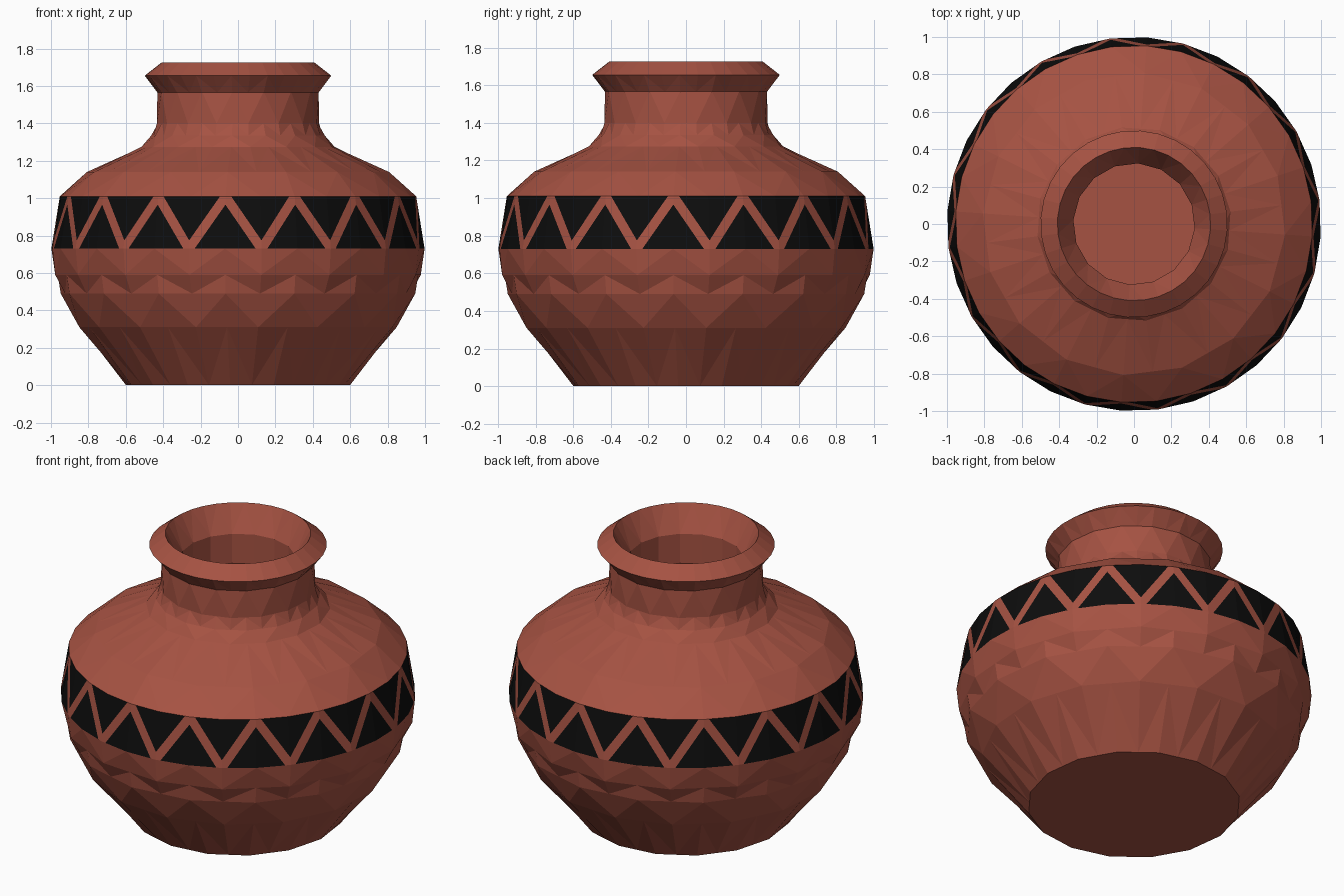
import bpy, math

if "Cube" in bpy.data.objects:
    bpy.data.objects.remove(bpy.data.objects["Cube"])

N = 32                      # columns around the pot
STEP = 2 * math.pi / N
START = math.radians(-94)   # a pattern peak sits just left of the front


def material(name, rgb):
    m = bpy.data.materials.new(name)
    m.diffuse_color = (*rgb, 1)
    m.use_nodes = True
    m.node_tree.nodes["Principled BSDF"].inputs["Base Color"].default_value = m.diffuse_color
    return m


CLAY = material("red clay", (0.38, 0.085, 0.055))
BLACK = material("black paint", (0.004, 0.004, 0.004))


def point(ring, k):
    """Vertex on a ring; ring = (radius, height, coarse phase or None).
    A coarse ring has 16 sides: its other vertices lie on the chords."""
    r, z, phase = ring
    if phase is not None and (k + phase) % 2:
        r *= math.cos(STEP)
    a = START + k * STEP
    return (r * math.cos(a), r * math.sin(a), z)


def make(name, verts, faces, slots=None):
    mesh = bpy.data.meshes.new(name)
    mesh.from_pydata(verts, [], faces)
    mesh.materials.append(CLAY)
    if slots:
        mesh.materials.append(BLACK)
        for p, s in zip(mesh.polygons, slots):
            p.material_index = s
    mesh.update()
    ob = bpy.data.objects.new(name, mesh)
    bpy.context.collection.objects.link(ob)
    return ob


def lathe(name, rings, cap_first=False, cap_last=False):
    verts = [point(r, k) for r in rings for k in range(N)]
    faces = []
    for i in range(len(rings) - 1):
        for k in range(N):
            a, b = i * N + k, i * N + (k + 1) % N
            c, d = b + N, a + N
            # alternate the diagonals for the faceted look
            if k % 2:
                faces += [(a, b, c), (a, c, d)]
            else:
                faces += [(a, b, d), (b, c, d)]
    if cap_first:
        faces.append(tuple(reversed(range(N))))
    if cap_last:
        faces.append(tuple(range(len(verts) - N, len(verts))))
    return make(name, verts, faces)


BAND_LOW = (1.0, 0.73, None)
BAND_TOP = (0.955, 1.01, None)

# lower bowl with flat base
lathe("lower_bowl", [(0.60, 0, 0), (0.855, 0.31, 1), (0.95, 0.49, 0),
                     (0.985, 0.59, 1), BAND_LOW], cap_first=True)

# shoulder and neck
lathe("shoulder_and_neck", [BAND_TOP, (0.81, 1.14, 0), (0.52, 1.275, 1),
                            (0.465, 1.335, 0), (0.437, 1.40, 1),
                            (0.432, 1.57, 0)])

# flared rim
lathe("rim", [(0.432, 1.565, 0), (0.50, 1.655, None), (0.41, 1.725, None),
              (0.325, 1.57, 0)])

# hollow inside
lathe("inner_wall", [(0.325, 1.57, 0), (0.325, 1.39, 0), (0.43, 1.22, 1),
                     (0.72, 1.07, 0), (0.88, 0.93, 1), (0.91, 0.72, 0),
                     (0.77, 0.33, 1), (0.54, 0.1, 0)], cap_last=True)

# painted band: each cell is two black triangles either side of a clay stripe
T = 0.16                    # stripe half width as a share of the cell
CELL = [([(0, 0), (1 - T, 0), (0, 1 - T)], 1),
        ([(1, 1), (T, 1), (1, T)], 1),
        ([(1 - T, 0), (1, 0), (1, T), (T, 1), (0, 1), (0, 1 - T)], 0)]
verts, faces, slots = [], [], []
for k in range(N):
    lo0, lo1 = point(BAND_LOW, k), point(BAND_LOW, k + 1)
    hi0, hi1 = point(BAND_TOP, k), point(BAND_TOP, k + 1)
    for shape, slot in CELL:
        # mirror every other cell to form the zigzag
        pts = [(1 - u, v) for u, v in reversed(shape)] if k % 2 else shape
        first = len(verts)
        for u, v in pts:
            verts.append(tuple((1 - v) * ((1 - u) * a + u * b)
                               + v * ((1 - u) * c + u * d)
                               for a, b, c, d in zip(lo0, lo1, hi0, hi1)))
        faces.append(tuple(range(first, len(verts))))
        slots.append(slot)
make("painted_band", verts, faces, slots)
